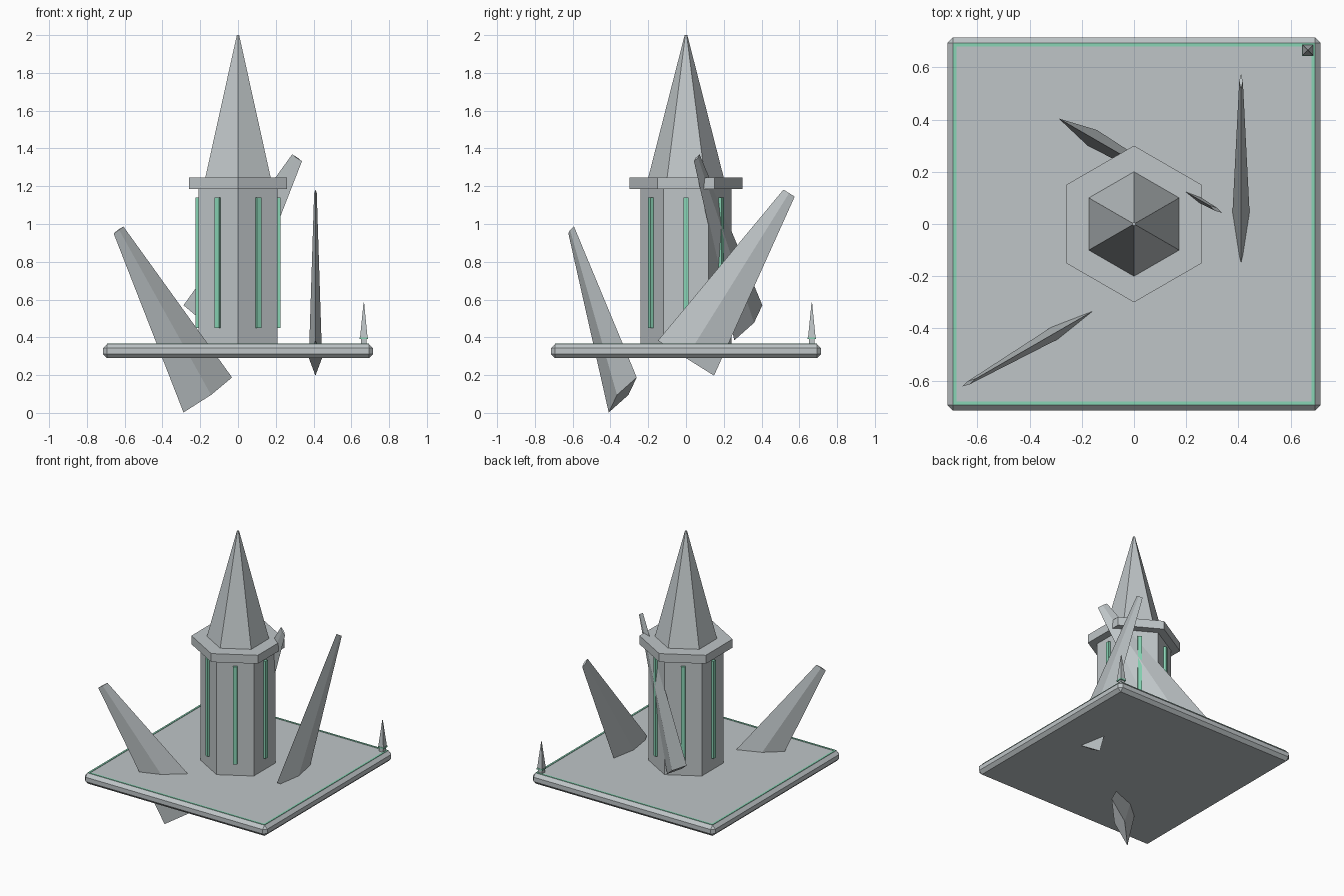
import bpy, bmesh
from math import sin, cos, pi, radians
from mathutils import Matrix, Vector

old = bpy.data.objects.get("Cube")
if old:
    bpy.data.objects.remove(old, do_unlink=True)


def material(name, rgb):
    mat = bpy.data.materials.new(name)
    mat.use_nodes = True
    mat.diffuse_color = (*rgb, 1)
    mat.node_tree.nodes["Principled BSDF"].inputs["Base Color"].default_value = (*rgb, 1)
    return mat


STONE = material("pale grey stone", (0.52, 0.56, 0.575))
GLOW = material("mint green", (0.25, 0.66, 0.46))


def finish(name, bm, mat):
    bmesh.ops.recalc_face_normals(bm, faces=bm.faces)
    mesh = bpy.data.meshes.new(name)
    bm.to_mesh(mesh)
    bm.free()
    mesh.materials.append(mat)
    obj = bpy.data.objects.new(name, mesh)
    bpy.context.collection.objects.link(obj)
    return obj


def frustum(name, sides, r1, r2, z1, z2, mat, turn=0.0, matrix=Matrix()):
    """Closed tapered prism along local z."""
    bm = bmesh.new()
    rings = []
    for r, z in ((r1, z1), (r2, z2)):
        angles = [turn + 2 * pi * i / sides for i in range(sides)]
        rings.append([bm.verts.new((r * cos(a), r * sin(a), z)) for a in angles])
    low, high = rings
    bm.faces.new(low)
    bm.faces.new(high)
    for i in range(sides):
        j = (i + 1) % sides
        bm.faces.new((low[i], low[j], high[j], high[i]))
    bm.transform(matrix)
    return finish(name, bm, mat)


def add_box(bm, centre, size, angle=0.0):
    m = Matrix.Rotation(angle, 4, 'Z') @ Matrix.Translation(centre) @ Matrix.Diagonal((*size, 1))
    bmesh.ops.create_cube(bm, size=1, matrix=m)


# Chamfered square platform
bm = bmesh.new()
add_box(bm, (0, 0, 0.3275), (1.43, 1.43, 0.075))
bmesh.ops.bevel(bm, geom=bm.edges[:], offset=0.022, segments=1, affect='EDGES')
finish("platform", bm, STONE)

# Thin glowing border on the platform
bm = bmesh.new()
for k in range(4):
    add_box(bm, (0.686, 0, 0.364), (0.013, 1.385, 0.008), k * pi / 2)
finish("platform_border", bm, GLOW)

# Hexagonal tower, collar and roof
frustum("tower", 6, 0.24, 0.24, 0.31, 1.2, STONE, pi / 2)
frustum("collar", 6, 0.30, 0.30, 1.185, 1.245, STONE, pi / 2)
frustum("roof", 6, 0.20, 0.007, 1.245, 2.0, STONE, pi / 2)

# One tall light strip on each tower side
bm = bmesh.new()
for k in range(6):
    add_box(bm, (0.21, 0, 0.795), (0.028, 0.028, 0.69), k * pi / 3)
finish("light_strips", bm, GLOW)

# Flat, tilted crystal shards leaning around the tower
TILT = radians(32)
shards = {
    "front_right_shard": ((-0.16, -0.335, 0.095), 210),
    "left_shard": ((0.41, 0.0, 0.29), 90),
    "back_shard": ((-0.16, 0.33, 0.477), 330),
}
for name, (base, heading) in shards.items():
    a = radians(heading)
    out = Vector((cos(a), sin(a), 0))
    up = Vector((0, 0, 1))
    axis = out * sin(TILT) + up * cos(TILT)
    side = up.cross(out)
    wide = side.cross(axis)
    frame = Matrix((wide, side * 0.2, axis)).transposed().to_4x4()
    frustum(name, 4, 0.175, 0.035, 0, 1.03, STONE, 0, Matrix.Translation(base) @ frame)

# Little corner spire with a glowing band
corner = Matrix.Translation((0.666, 0.666, 0))
frustum("spire_foot", 4, 0.022, 0.022, 0.36, 0.392, STONE, pi / 4, corner)
frustum("spire_band", 4, 0.031, 0.031, 0.39, 0.4, GLOW, pi / 4, corner)
frustum("spire", 4, 0.028, 0.002, 0.4, 0.585, STONE, pi / 4, corner)
